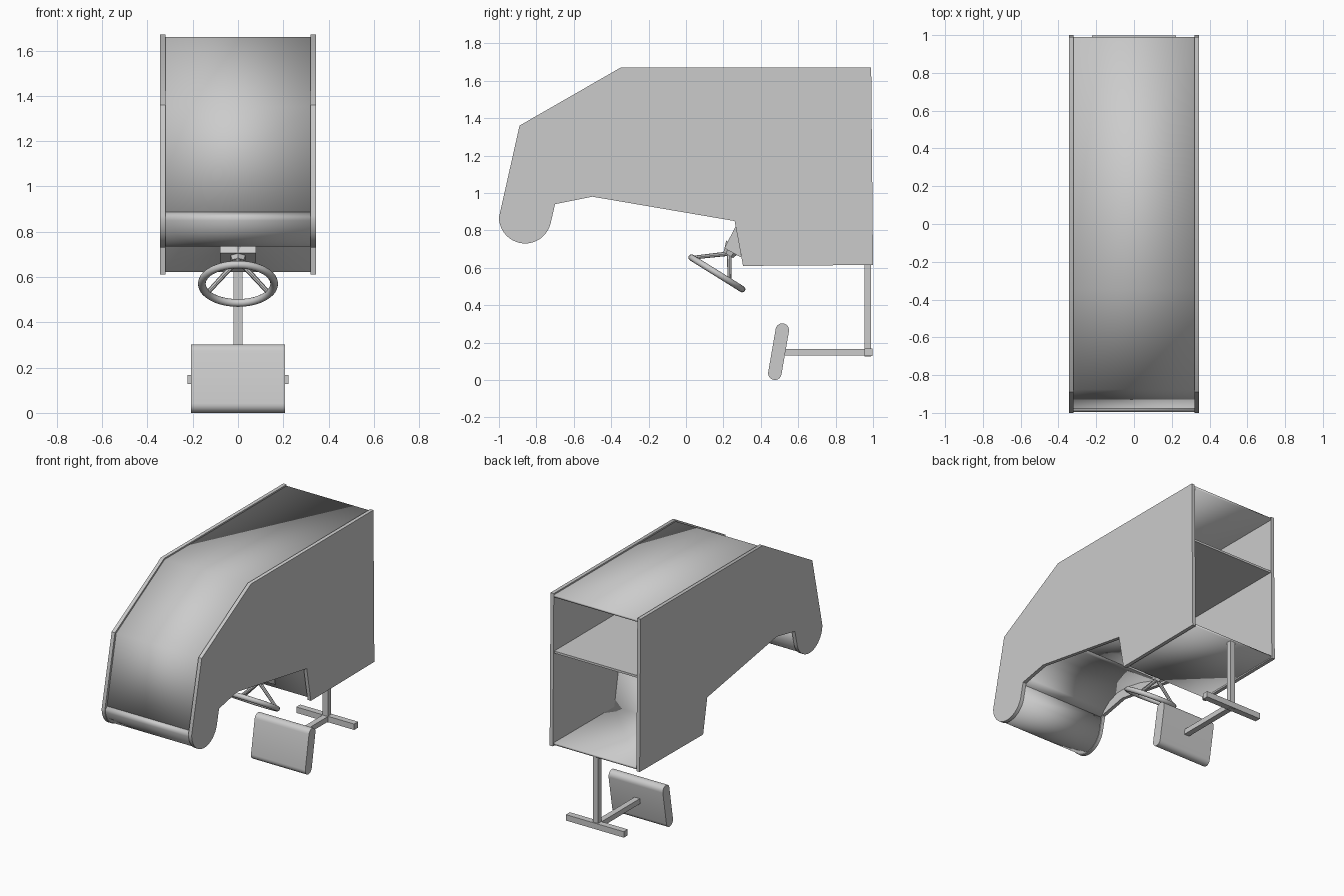
import bpy, bmesh
from math import cos, sin, radians, pi
from mathutils import Vector

if "Cube" in bpy.data.objects:
    bpy.data.objects.remove(bpy.data.objects["Cube"])


def finish(name, bm, smooth=False):
    bmesh.ops.recalc_face_normals(bm, faces=bm.faces) if smooth != "keep" else None
    me = bpy.data.meshes.new(name)
    bm.to_mesh(me)
    bm.free()
    ob = bpy.data.objects.new(name, me)
    bpy.context.collection.objects.link(ob)
    if smooth:
        bpy.ops.object.select_all(action='DESELECT')
        ob.select_set(True)
        bpy.context.view_layer.objects.active = ob
        bpy.ops.object.shade_smooth_by_angle(angle=radians(30))
    return ob


def prism(name, pts, x0, x1, smooth=False):
    """Extrude a (y, z) outline along x."""
    bm = bmesh.new()
    f = bm.faces.new([bm.verts.new((x0, y, z)) for y, z in pts])
    ext = bmesh.ops.extrude_face_region(bm, geom=[f])['geom']
    bmesh.ops.translate(bm, vec=(x1 - x0, 0, 0),
                        verts=[v for v in ext if isinstance(v, bmesh.types.BMVert)])
    return finish(name, bm, smooth)


def box(name, x0, x1, y0, y1, z0, z1):
    return prism(name, [(y0, z0), (y1, z0), (y1, z1), (y0, z1)], x0, x1)


def sheet(name, pts, half=0.321, thick=0.015):
    """Board bent along a clockwise (y, z) path, thickened inwards."""
    bm = bmesh.new()
    rows = [[bm.verts.new((s * half, y, z)) for s in (-1, 1)] for y, z in pts]
    for a, b in zip(rows, rows[1:]):
        bm.faces.new((a[0], a[1], b[1], b[0]))
    ob = finish(name, bm, "keep")
    m = ob.modifiers.new("thickness", 'SOLIDIFY')
    m.thickness, m.offset = thick, -1
    return ob


def rod(name, a, b, r1, r2, sides):
    a, b = Vector(a), Vector(b)
    bm = bmesh.new()
    bmesh.ops.create_cone(bm, cap_ends=True, segments=sides, radius1=r1, radius2=r2,
                          depth=(b - a).length)
    ob = finish(name, bm, sides > 8)
    ob.location = (a + b) / 2
    ob.rotation_mode = 'QUATERNION'
    ob.rotation_quaternion = (b - a).to_track_quat('Z', 'Y')
    return ob


def arc(cy, cz, r, a0, a1, n):
    return [(cy + r * cos(radians(a0 + (a1 - a0) * i / n)),
             cz + r * sin(radians(a0 + (a1 - a0) * i / n))) for i in range(n + 1)]


# Cabinet side panels
outline = ([(-0.35, 1.67), (0.99, 1.67), (1.0, 0.615), (0.305, 0.61), (0.26, 0.85),
            (-0.5, 0.98), (-0.70, 0.94)] + arc(-0.86, 0.87, 0.14, -13, -180, 24)
           + [(-0.89, 1.36)])
for side, s in (("left", -1), ("right", 1)):
    prism(side + "_side_panel", outline, s * 0.32, s * 0.345, True)

# Boards between the side panels, back left open
sheet("floor_and_console", [(0.99, 0.622), (0.318, 0.622), (0.272, 0.862), (-0.1, 0.925)])
sheet("curved_screen", [(-0.1, 0.925), (-0.2, 0.975), (-0.32, 1.015), (-0.45, 1.04),
                        (-0.55, 1.04), (-0.63, 1.01), (-0.68, 0.97), (-0.71, 0.93)])
sheet("rounded_nose", [(-0.71, 0.93)] + arc(-0.86, 0.87, 0.135, -13, -178, 24)
      + [(-0.978, 0.886)])
sheet("front_and_roof", [(-0.978, 0.886), (-0.876, 1.352), (-0.346, 1.66), (0.99, 1.66)])
box("inner_shelf", -0.321, 0.321, 0.2, 0.985, 1.255, 1.27)

# Steering column and wheel
prism("column_bracket", [(0.27, 0.83), (0.205, 0.705), (0.295, 0.655)], -0.08, 0.08)
axis = Vector((0, 0.53, 0.85)).normalized()
along = Vector((0, -0.85, 0.53)).normalized()
centre = Vector((0, 0.165, 0.57))
hub = centre + axis * 0.125
rod("wheel_hub", hub - axis * 0.01, hub + axis * 0.05, 0.03, 0.05, 6)
for i in range(3):
    t = i * 2 * pi / 3
    rim = centre + (along * cos(t) + Vector((1, 0, 0)) * sin(t)) * 0.158
    rod("wheel_spoke_%d" % (i + 1), hub, rim, 0.012, 0.01, 8)
bpy.ops.mesh.primitive_torus_add(major_radius=0.16, minor_radius=0.017, major_segments=40,
                                 minor_segments=12, location=centre)
wheel = bpy.context.object
wheel.name = "steering_wheel"
wheel.rotation_euler = axis.to_track_quat('Z', 'Y').to_euler()
bpy.ops.object.shade_smooth()

# Hanging post, crossbar, arm and rounded pad
box("post", -0.02, 0.02, 0.955, 0.99, 0.125, 0.625)
box("crossbar", -0.222, 0.222, 0.955, 0.998, 0.127, 0.168)
box("arm", -0.02, 0.02, 0.5, 0.96, 0.13, 0.166)
tilt = -9.5
prism("pad", arc(0.515, 0.267, 0.036, tilt, 180 + tilt, 10)
      + arc(0.475, 0.036, 0.036, 180 + tilt, 360 + tilt, 10), -0.208, 0.208, True)
